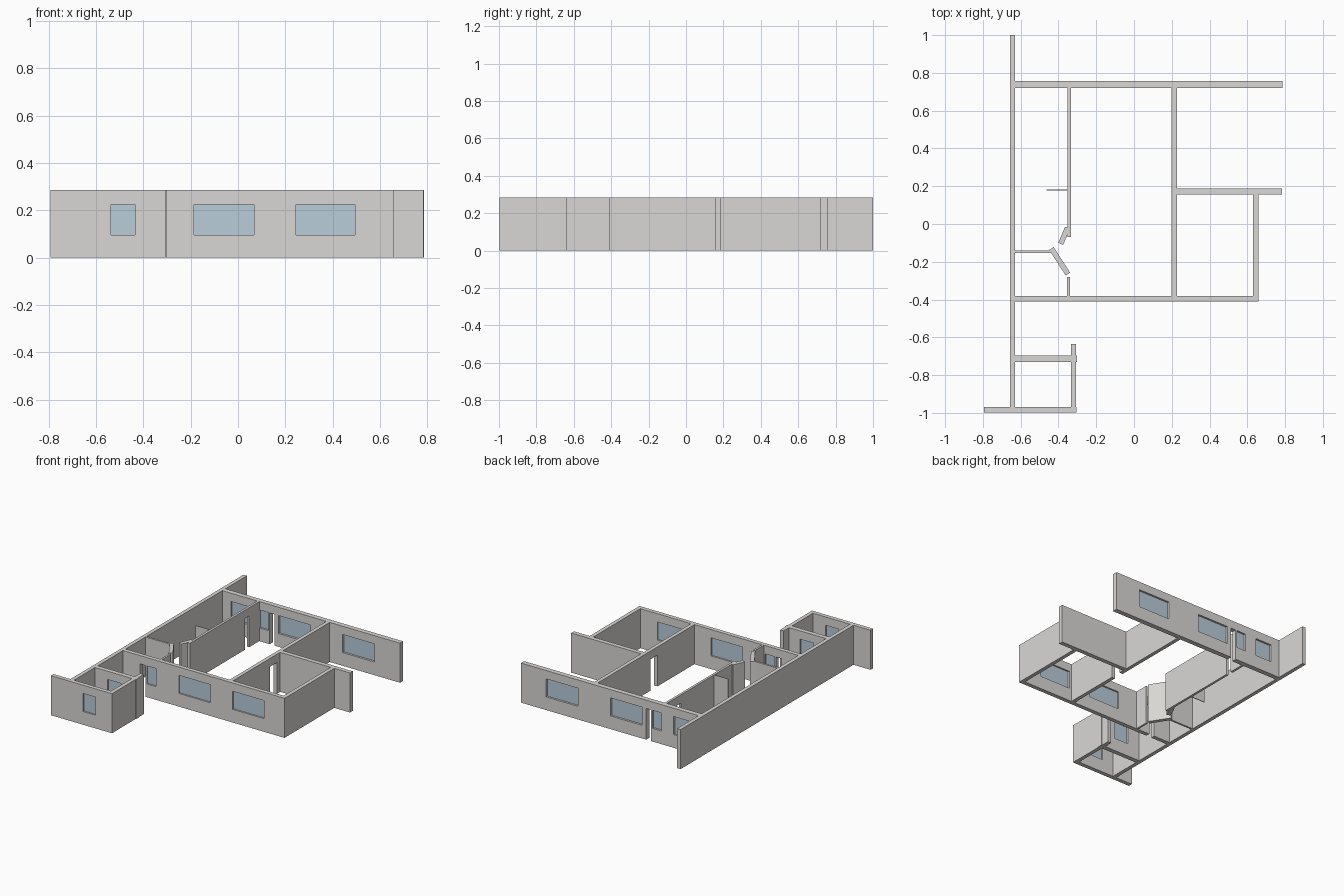
import bpy, bmesh, math
from mathutils import Matrix, Vector

cube = bpy.data.objects.get("Cube")
if cube:
    bpy.data.objects.remove(cube)

HEIGHT = 0.285
SILL, HEAD = 0.095, 0.225


def material(name, colour):
    m = bpy.data.materials.new(name)
    m.use_nodes = True
    m.diffuse_color = (*colour, 1)
    m.node_tree.nodes["Principled BSDF"].inputs["Base Color"].default_value = (*colour, 1)
    return m


plaster = material("plaster grey", (0.70, 0.685, 0.665))
glass = material("window blue", (0.49, 0.61, 0.71))


def boxes(name, spans, mat, matrix):
    """One object made of boxes, each span is (low corner, high corner)."""
    bm = bmesh.new()
    for low, high in spans:
        low, high = Vector(low), Vector(high)
        size = Matrix.Diagonal((*(high - low), 1))
        bmesh.ops.create_cube(bm, size=1, matrix=Matrix.Translation((low + high) / 2) @ size)
    mesh = bpy.data.meshes.new(name)
    bm.to_mesh(mesh)
    bm.free()
    mesh.materials.append(mat)
    ob = bpy.data.objects.new(name, mesh)
    ob.matrix_world = matrix
    bpy.context.collection.objects.link(ob)
    return ob


def wall(name, start, end, thick, windows=(), doors=()):
    """Wall along a centre line; openings are (from, to) in x or y of the line."""
    a, b = Vector(start), Vector(end)
    run = b - a
    axis = 0 if abs(run.x) > abs(run.y) else 1
    matrix = Matrix.Translation((*a, 0)) @ Matrix.Rotation(math.atan2(run.y, run.x), 4, "Z")
    half = thick / 2
    ob = boxes(name, [((0, -half, 0), (run.length, half, HEIGHT))], plaster, matrix)
    holes = [(u - a[axis], v - a[axis], SILL) for u, v in windows]
    holes += [(u - a[axis], v - a[axis], -0.1) for u, v in doors]
    if not holes:
        return
    # Cut the openings
    cutter = boxes(name + "_cutter", [((u, -0.1, z), (v, 0.1, HEAD)) for u, v, z in holes],
                   plaster, matrix)
    mod = ob.modifiers.new("openings", "BOOLEAN")
    mod.operation, mod.solver, mod.object = "DIFFERENCE", "EXACT", cutter
    bpy.context.view_layer.update()
    cut = bpy.data.meshes.new_from_object(ob.evaluated_get(bpy.context.evaluated_depsgraph_get()))
    ob.modifiers.clear()
    ob.data = cut
    bpy.data.objects.remove(cutter)
    # Panes set back in the window openings
    panes = [((u, -0.004, SILL), (v, 0.004, HEAD)) for u, v, z in holes if z > 0]
    if panes:
        boxes(name + "_glass", panes, glass, matrix)


# Outer walls
wall("long_side_wall", (-0.643, -0.97), (-0.643, 1), 0.028)
wall("back_wall", (-0.657, 0.738), (0.787, 0.738), 0.036,
     windows=[(-0.56, -0.43), (-0.335, -0.262), (-0.18, 0.072), (0.33, 0.585)],
     doors=[(-0.252, -0.212)])
wall("front_wall", (-0.657, -0.395), (0.658, -0.395), 0.03,
     windows=[(-0.44, -0.365), (-0.185, 0.067), (0.245, 0.495)], doors=[(-0.495, -0.452)])
wall("left_side_wall", (0.644, -0.395), (0.644, 0.157), 0.028)
wall("left_step_wall", (0.2, 0.172), (0.783, 0.172), 0.032)

# Inner partitions
wall("room_divider", (0.213, -0.38), (0.213, 0.723), 0.027, doors=[(0.04, 0.12)])
wall("corridor_wall", (-0.343, -0.07), (-0.343, 0.723), 0.017, doors=[(0.56, 0.605)])
wall("corridor_stub", (-0.347, -0.38), (-0.347, -0.28), 0.014)
wall("cross_partition", (-0.63, -0.147), (-0.43, -0.147), 0.014)
wall("long_angled_wall", (-0.437, -0.13), (-0.35, -0.265), 0.028)
wall("short_angled_wall", (-0.388, -0.105), (-0.352, -0.02), 0.028)
wall("thin_partition", (-0.462, 0.18), (-0.345, 0.18), 0.005)

# Front annex
wall("annex_front_wall", (-0.793, -0.983), (-0.305, -0.983), 0.03, windows=[(-0.537, -0.435)])
wall("annex_inner_wall", (-0.63, -0.713), (-0.302, -0.713), 0.033, windows=[(-0.53, -0.42)])
wall("annex_side_wall", (-0.32, -0.97), (-0.32, -0.635), 0.028)
